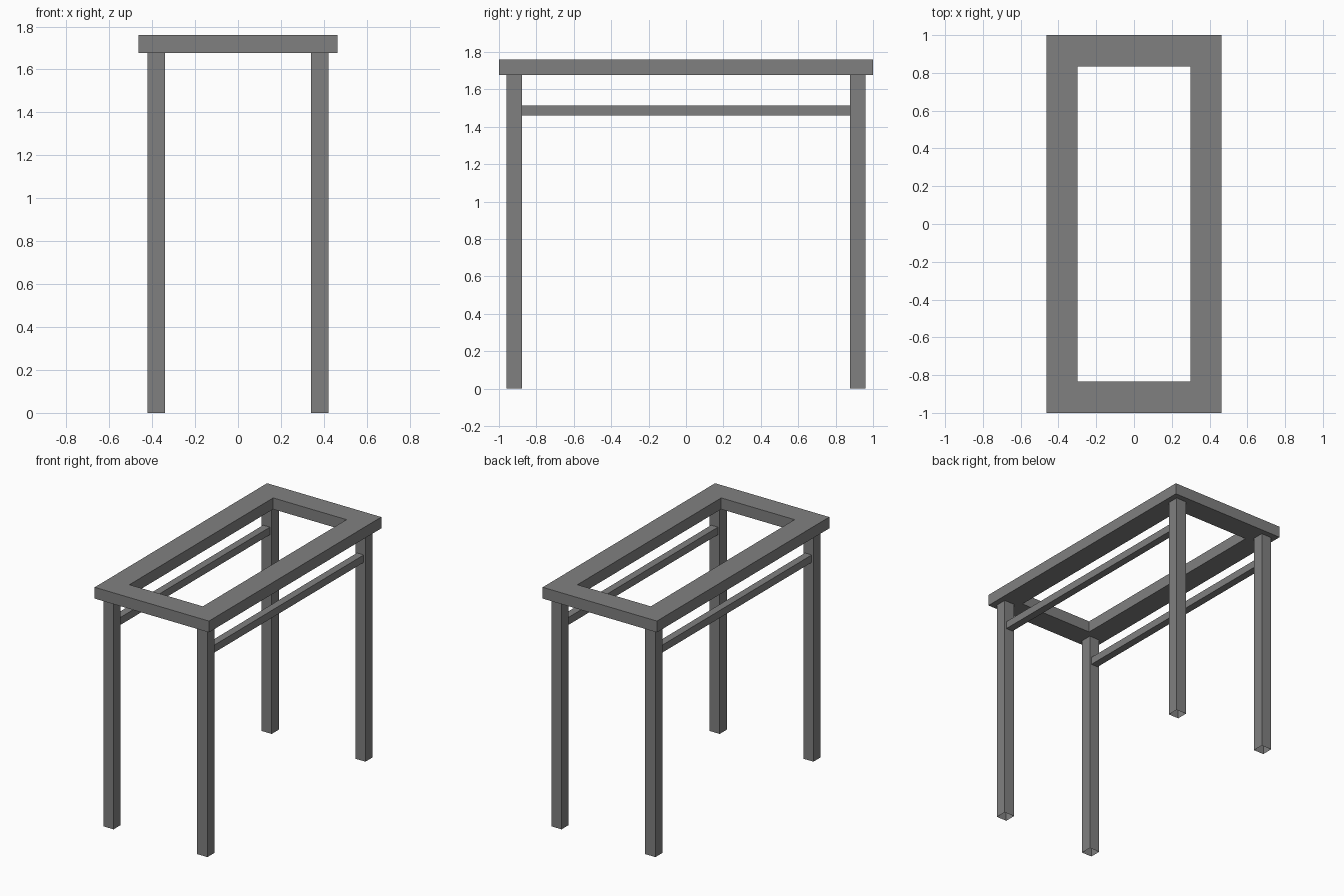
import bpy
import bmesh
from mathutils import Matrix, Vector

cube = bpy.data.objects.get("Cube")
if cube:
    bpy.data.objects.remove(cube, do_unlink=True)

grey = bpy.data.materials.new("grey_metal")
grey.use_nodes = True
colour = (0.216, 0.216, 0.216, 1)
grey.diffuse_color = colour
grey.node_tree.nodes["Principled BSDF"].inputs["Base Color"].default_value = colour

# Overall measures
HALF_X, HALF_Y, HEIGHT = 0.464, 1.0, 1.76
BAR = 0.083            # leg width and frame thickness
BORDER = 2 * BAR       # width of the frame border
LEG_TOP = HEIGHT - BAR
LEG_X = HALF_X - BAR
LEG_Y = HALF_Y - BAR
RAIL = 0.055
RAIL_Z = 1.487


def finish(name, bm):
    bmesh.ops.recalc_face_normals(bm, faces=bm.faces)
    mesh = bpy.data.meshes.new(name)
    bm.to_mesh(mesh)
    bm.free()
    mesh.materials.append(grey)
    obj = bpy.data.objects.new(name, mesh)
    bpy.context.collection.objects.link(obj)
    return obj


def box(name, centre, size, open_bottom=False):
    bm = bmesh.new()
    matrix = Matrix.Translation(centre) @ Matrix.Diagonal((*size, 1))
    bmesh.ops.create_cube(bm, size=1, matrix=matrix)
    bmesh.ops.recalc_face_normals(bm, faces=bm.faces)
    if open_bottom:
        base = [f for f in bm.faces if f.normal.z < -0.9]
        bmesh.ops.delete(bm, geom=base, context='FACES_ONLY')
    return finish(name, bm)


# Top frame: a rectangular ring extruded upwards
bm = bmesh.new()
loops = []
for hx, hy in ((HALF_X, HALF_Y), (HALF_X - BORDER, HALF_Y - BORDER)):
    loops.append([bm.verts.new((sx * hx, sy * hy, LEG_TOP))
                  for sx, sy in ((-1, -1), (1, -1), (1, 1), (-1, 1))])
outer, inner = loops
for i in range(4):
    j = (i + 1) % 4
    bm.faces.new((outer[i], outer[j], inner[j], inner[i]))
ring = bmesh.ops.extrude_face_region(bm, geom=bm.faces[:], use_keep_orig=True)
top_verts = [g for g in ring["geom"] if isinstance(g, bmesh.types.BMVert)]
bmesh.ops.translate(bm, verts=top_verts, vec=Vector((0, 0, BAR)))
finish("top_frame", bm)

# Legs are tubes open at the foot, with a long rail between each pair
for side, sx in (("left", 1), ("right", -1)):
    for end, sy in (("front", -1), ("back", 1)):
        box(f"{end}_{side}_leg", (sx * LEG_X, sy * LEG_Y, LEG_TOP / 2),
            (BAR, BAR, LEG_TOP), open_bottom=True)
    box(f"{side}_rail", (sx * LEG_X, 0, RAIL_Z),
        (RAIL, 2 * LEG_Y - BAR, RAIL))
